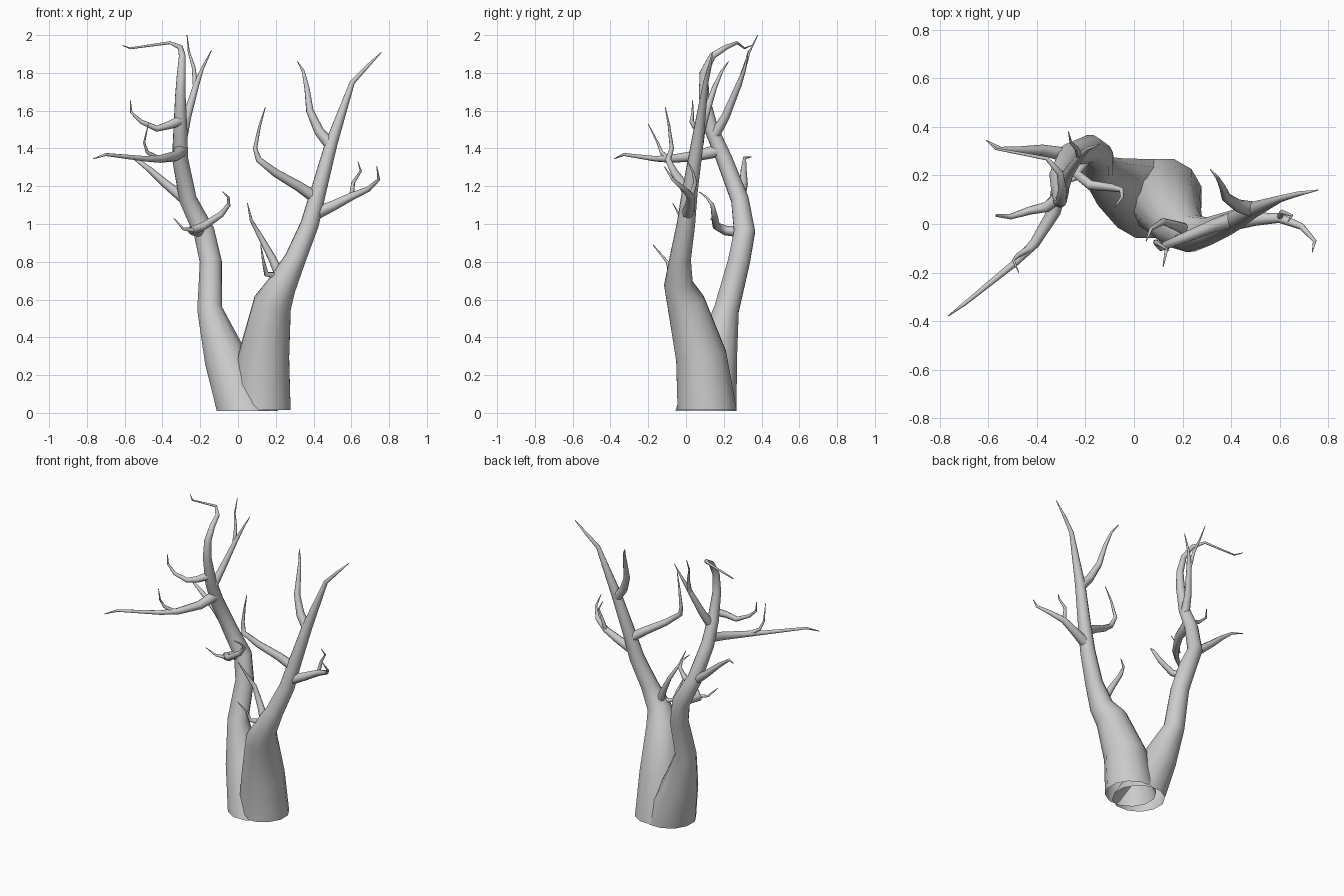
import bpy, bmesh
from math import cos, sin, tau
from mathutils import Vector


def tube(name, pts, sides, upright=False):
    """Open tapered tube through (x, y, z, radius) points."""
    bm = bmesh.new()
    P = [Vector(p[:3]) for p in pts]
    n = len(P)
    rings, prev, side = [], None, None
    for i in range(n):
        a = (P[i] - P[max(i - 1, 0)]).normalized()
        b = (P[min(i + 1, n - 1)] - P[i]).normalized()
        t = (a + b).normalized()
        if i == 0 and upright:
            t = Vector((0, 0, 1))
        if prev is None:
            side = t.orthogonal().normalized()
        else:
            side = prev.rotation_difference(t) @ side
        prev = t
        up = t.cross(side)
        rings.append([bm.verts.new(P[i] + pts[i][3] * (side * cos(tau * k / sides) + up * sin(tau * k / sides)))
                      for k in range(sides)])
    for r, s in zip(rings, rings[1:]):
        for k in range(sides):
            j = (k + 1) % sides
            bm.faces.new((r[k], r[j], s[j], s[k]))
    bm.faces.new(rings[-1])
    me = bpy.data.meshes.new(name)
    bm.to_mesh(me)
    bm.free()
    me.shade_smooth()
    ob = bpy.data.objects.new(name, me)
    bpy.context.collection.objects.link(ob)


def branch(name, r0, pts):
    """Side branch tapering from r0 to a fine tip."""
    n = len(pts) - 1
    tube(name, [(*p, r0 * (1 - i / n) ** 1.05 + 0.002) for i, p in enumerate(pts)], 8)


# two trunks sharing one base
tube("right_trunk", [(.122, .112, .015, .162), (.137, .08, .3, .139), (.183, .0, .58, .104),
                     (.235, -.04, .68, .078), (.305, -.03, .82, .057), (.38, .0, 1.0, .049),
                     (.425, .02, 1.17, .042), (.495, .06, 1.43, .033), (.605, .105, 1.75, .014),
                     (.68, .125, 1.83, .01), (.76, .14, 1.91, .002)], 12, True)
tube("left_trunk", [(.05, .105, .01, .168), (-.07, .16, .3, .115), (-.15, .215, .55, .068),
                    (-.144, .28, .8, .06), (-.18, .31, .96, .058), (-.265, .285, 1.13, .048),
                    (-.307, .2, 1.35, .043), (-.305, .135, 1.5, .037), (-.305, .095, 1.68, .028),
                    (-.30, .095, 1.8, .023), (-.295, .14, 1.89, .018), (-.305, .21, 1.935, .014),
                    (-.36, .27, 1.96, .008), (-.57, .31, 1.93, .005), (-.61, .345, 1.945, .002)], 12, True)

# left trunk branches
branch("left_low_branch", .029, [(-.19, .29, .96), (-.24, .21, .965), (-.18, .16, .99), (-.09, .15, 1.05),
                                 (-.05, .14, 1.10), (-.05, .11, 1.14), (-.08, .07, 1.17)])
branch("left_low_twig", .012, [(-.22, .20, .965), (-.29, .17, .975), (-.34, .13, 1.03)])
branch("left_back_branch", .028, [(-.28, .285, 1.13), (-.38, .305, 1.21), (-.47, .305, 1.29),
                                  (-.55, .31, 1.35), (-.61, .345, 1.355)])
branch("left_long_branch", .033, [(-.3, .18, 1.39), (-.33, .05, 1.36), (-.41, -.08, 1.345),
                                  (-.49, -.16, 1.345), (-.70, -.33, 1.368), (-.767, -.38, 1.345)])
branch("left_long_twig", .012, [(-.43, -.1, 1.35), (-.48, -.13, 1.38), (-.497, -.15, 1.43), (-.475, -.2, 1.53)])
branch("left_upper_branch", .025, [(-.30, .12, 1.55), (-.36, .07, 1.525), (-.43, .055, 1.505),
                                   (-.51, .03, 1.54), (-.565, .035, 1.59), (-.57, .035, 1.655)])
branch("left_top_branch", .028, [(-.295, .15, 1.47), (-.27, .21, 1.57), (-.22, .28, 1.74),
                                 (-.19, .31, 1.82), (-.14, .33, 1.92)])
branch("left_top_twig", .012, [(-.225, .28, 1.73), (-.235, .31, 1.83), (-.26, .335, 1.91), (-.27, .38, 2.0)])

# right trunk branches
branch("right_fork_branch", .026, [(.23, -.03, .71), (.18, -.01, .82), (.12, .01, .93), (.07, -.02, 1.02),
                                   (.05, -.07, 1.11)])
branch("right_fork_twig", .018, [(.22, -.04, .725), (.15, -.08, .735), (.135, -.1, .8), (.12, -.175, .89)])
branch("right_inner_branch", .03, [(.41, .02, 1.14), (.32, -.01, 1.2), (.2, -.06, 1.27), (.11, -.095, 1.34),
                                   (.09, -.075, 1.4), (.115, -.09, 1.52), (.145, -.11, 1.62)])
branch("right_outer_branch", .032, [(.42, .01, 1.06), (.5, .02, 1.095), (.6, .025, 1.145), (.69, -.01, 1.185),
                                    (.745, -.07, 1.235), (.735, -.115, 1.305)])
branch("right_outer_twig", .012, [(.6, .025, 1.14), (.61, .05, 1.22), (.65, .035, 1.28), (.635, .01, 1.33)])
branch("right_top_branch", .031, [(.49, .06, 1.42), (.43, .075, 1.49), (.38, .11, 1.6), (.365, .15, 1.72),
                                  (.345, .19, 1.81), (.315, .225, 1.86)])
